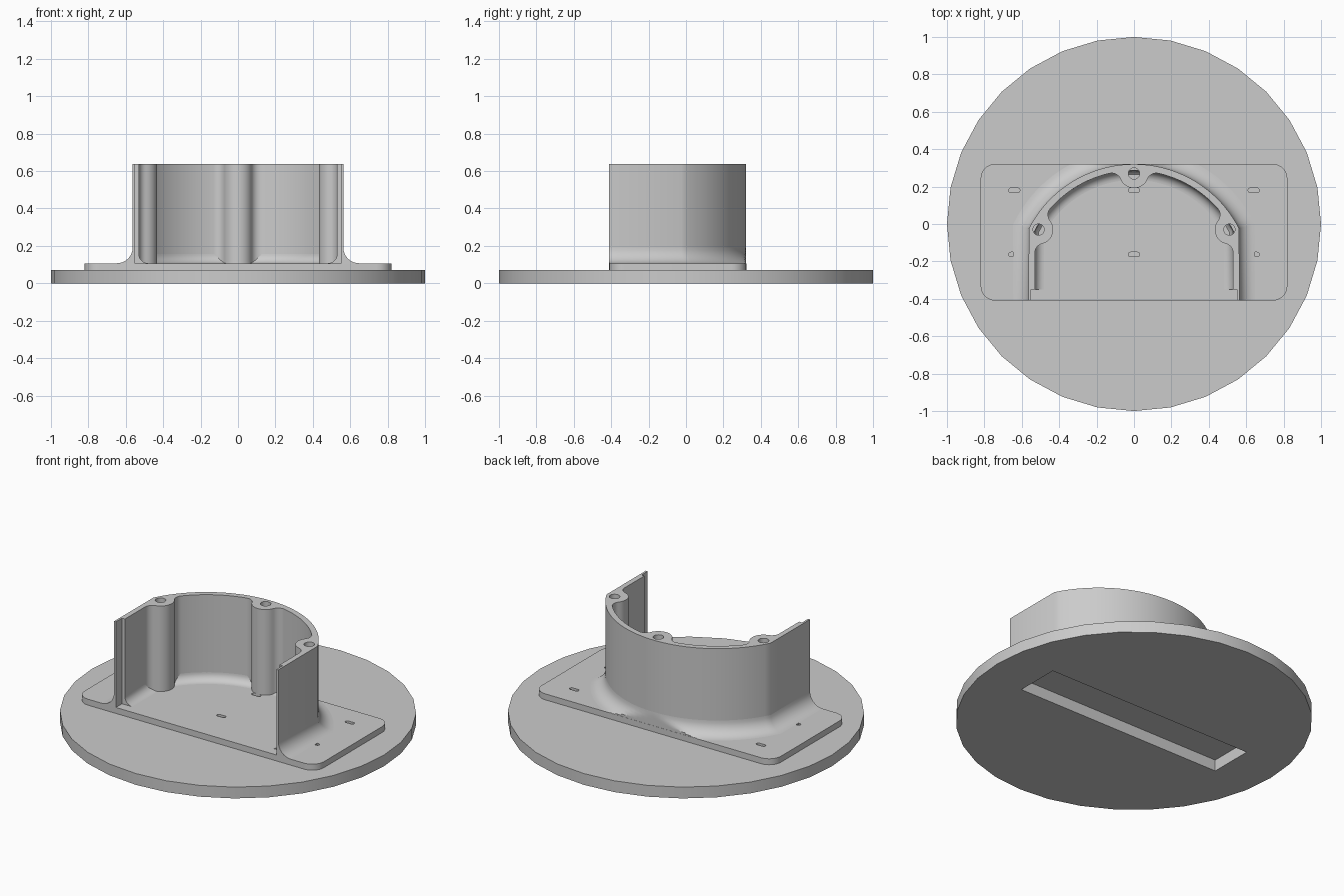
import bpy, bmesh, math
from mathutils import Vector

if "Cube" in bpy.data.objects:
    bpy.data.objects.remove(bpy.data.objects["Cube"], do_unlink=True)

grey = bpy.data.materials.new("plain grey")
grey.use_nodes = True
COLOUR = (0.6, 0.6, 0.6, 1)
grey.diffuse_color = COLOUR
grey.node_tree.nodes["Principled BSDF"].inputs["Base Color"].default_value = COLOUR

DISC_TOP, PLATE_TOP, WALL_TOP = 0.07, 0.107, 0.637
FRONT, BACK, LIP = -0.41, 0.322, -0.35
CENTRE = Vector((0, -0.311))
OUTER_R, INNER_R = 0.631, 0.596
OUTER_X, INNER_X = 0.563, 0.53


def finish(name, bm):
    bmesh.ops.recalc_face_normals(bm, faces=bm.faces)
    mesh = bpy.data.meshes.new(name)
    bm.to_mesh(mesh)
    bm.free()
    mesh.materials.append(grey)
    ob = bpy.data.objects.new(name, mesh)
    bpy.context.collection.objects.link(ob)
    return ob


def select(ob):
    bpy.ops.object.select_all(action="DESELECT")
    ob.select_set(True)
    bpy.context.view_layer.objects.active = ob


def smooth(ob):
    select(ob)
    bpy.ops.object.shade_smooth_by_angle(angle=math.radians(30))


def prism(name, outline, z0, z1):
    bm = bmesh.new()
    face = bm.faces.new([bm.verts.new((p[0], p[1], z0)) for p in outline])
    top = bmesh.ops.extrude_face_region(bm, geom=[face])["geom"]
    bmesh.ops.translate(bm, vec=(0, 0, z1 - z0),
                        verts=[v for v in top if isinstance(v, bmesh.types.BMVert)])
    return finish(name, bm)


def cut(ob, cutter):
    mod = ob.modifiers.new("cut", "BOOLEAN")
    mod.operation, mod.solver, mod.object = "DIFFERENCE", "EXACT", cutter
    select(ob)
    bpy.ops.object.modifier_apply(modifier=mod.name)
    bpy.data.objects.remove(cutter, do_unlink=True)


def angle_to(a, b):
    return math.atan2(b[1] - a[1], b[0] - a[0])


def arc(c, r, a0, a1, n):
    """Points along the shorter way round from a0 to a1."""
    sweep = (a1 - a0 + math.pi) % math.tau - math.pi
    return [Vector((c[0] + r * math.cos(a0 + sweep * i / n),
                    c[1] + r * math.sin(a0 + sweep * i / n))) for i in range(n + 1)]


def circle(c, r, n=32):
    return [(c[0] + r * math.cos(math.tau * i / n),
             c[1] + r * math.sin(math.tau * i / n)) for i in range(n)]


def rounded(cx, cy, w, d, r, n=8):
    pts = []
    for k, (sx, sy) in enumerate([(1, 1), (-1, 1), (-1, -1), (1, -1)]):
        c = (cx + sx * (w / 2 - r), cy + sy * (d / 2 - r))
        pts += arc(c, r, k * math.pi / 2, (k + 1) * math.pi / 2, n)
    return pts


def meet(c0, r0, c1, r1, side):
    """One crossing point of two circles."""
    d = c1 - c0
    a = (r0 * r0 - r1 * r1 + d.length_squared) / (2 * d.length)
    h = math.sqrt(r0 * r0 - a * a)
    u = d.normalized()
    return c0 + u * a + Vector((-u.y, u.x)) * h * side


def mirrored(half):
    """Complete a path that runs from +x to the middle."""
    return half + [Vector((-p.x, p.y)) for p in reversed(half[:-1])]


def skirt(name, path, inward, r, z0, n=8):
    """Concave fillet swept along the foot of the wall."""
    section = [(-0.004, z0 + r)]
    section += [(r - r * math.cos(t), z0 + r - r * math.sin(t))
                for t in [math.pi / 2 * i / n for i in range(n + 1)]]
    section += [(r, z0 - 0.01), (-0.004, z0 - 0.01)]
    bm = bmesh.new()
    rings = []
    for i, p in enumerate(path):
        before = path[i] - path[i - 1] if i else path[1] - path[0]
        after = path[i + 1] - path[i] if i < len(path) - 1 else before
        na, nb = [Vector((d.y, -d.x)).normalized() for d in (before, after)]
        m = (na + nb).normalized()
        m *= (-1 if inward else 1) / m.dot(na)
        rings.append([bm.verts.new((p.x + m.x * o, min(p.y + m.y * o, BACK - 0.001), z))
                      for o, z in section])
    for a, b in zip(rings, rings[1:]):
        for j in range(len(section)):
            k = (j + 1) % len(section)
            bm.faces.new((a[j], a[k], b[k], b[j]))
    bm.faces.new(rings[0])
    bm.faces.new(rings[-1])
    smooth(finish(name, bm))


# Round base with a long slot in its underside
disc = prism("base_disc", circle((0, 0), 1), 0, DISC_TOP)
cut(disc, prism("slot_cutter", [(-.71, -.137), (.71, -.137), (.71, .137), (-.71, .137)],
                -0.1, 0.2))
smooth(disc)

# Mounting plate with six small slots
plate = prism("mounting_plate", rounded(0, (FRONT + BACK) / 2, 1.64, BACK - FRONT, 0.08),
              DISC_TOP, PLATE_TOP)
for x in (-0.64, 0, 0.64):
    for y in (-0.163, 0.18):
        cut(plate, prism("slot_cutter", rounded(x, y, 0.06, 0.024, 0.0115, 4), 0, 0.2))
smooth(plate)

# Outer outline of the housing
corner = Vector((OUTER_X, -0.025))
outer = mirrored([Vector((OUTER_X, FRONT))]
                 + arc(CENTRE, OUTER_R, angle_to(CENTRE, corner), math.pi / 2, 20))

# Inner outline, with screw bosses blended into the wall
BOSS_R, BLEND = 0.078, 0.05
side, rear = Vector((0.51, -0.03)), Vector((0, 0.27))
reach = BOSS_R + BLEND
low_x = INNER_X - BLEND
low = Vector((low_x, side.y - math.sqrt(reach ** 2 - (side.x - low_x) ** 2)))
high = meet(CENTRE, INNER_R - BLEND, side, reach, 1)
back = meet(CENTRE, INNER_R - BLEND, rear, reach, -1)
inner = [Vector((0.55, FRONT)), Vector((0.55, LIP)), Vector((INNER_X, LIP))]
inner += arc(low, BLEND, 0, angle_to(low, side), 8)
inner += arc(side, BOSS_R, angle_to(side, low), angle_to(side, high), 12)[1:]
inner += arc(high, BLEND, angle_to(high, side), angle_to(CENTRE, high), 8)[1:]
inner += arc(CENTRE, INNER_R, angle_to(CENTRE, high), angle_to(CENTRE, back), 12)[1:]
inner += arc(back, BLEND, angle_to(back, CENTRE) + math.pi, angle_to(back, rear), 8)[1:]
inner += arc(rear, BOSS_R, angle_to(rear, back), -math.pi / 2, 8)[1:]
inner = mirrored(inner)

# Housing wall with screw holes
wall = prism("housing_wall", outer + inner[::-1], PLATE_TOP - 0.005, WALL_TOP)
for c in (side, rear, Vector((-side.x, side.y))):
    cut(wall, prism("hole_cutter", circle(c, 0.03, 24), PLATE_TOP + 0.01, 1))
smooth(wall)

# Fillets where the wall meets the plate
skirt("outer_fillet", outer, False, 0.085, PLATE_TOP)
bend = Vector((INNER_X, CENTRE.y + math.sqrt(INNER_R ** 2 - INNER_X ** 2)))
skirt("inner_fillet", mirrored([Vector((INNER_X, LIP))]
      + arc(CENTRE, INNER_R, angle_to(CENTRE, bend), math.pi / 2, 20)),
      True, 0.05, PLATE_TOP)
